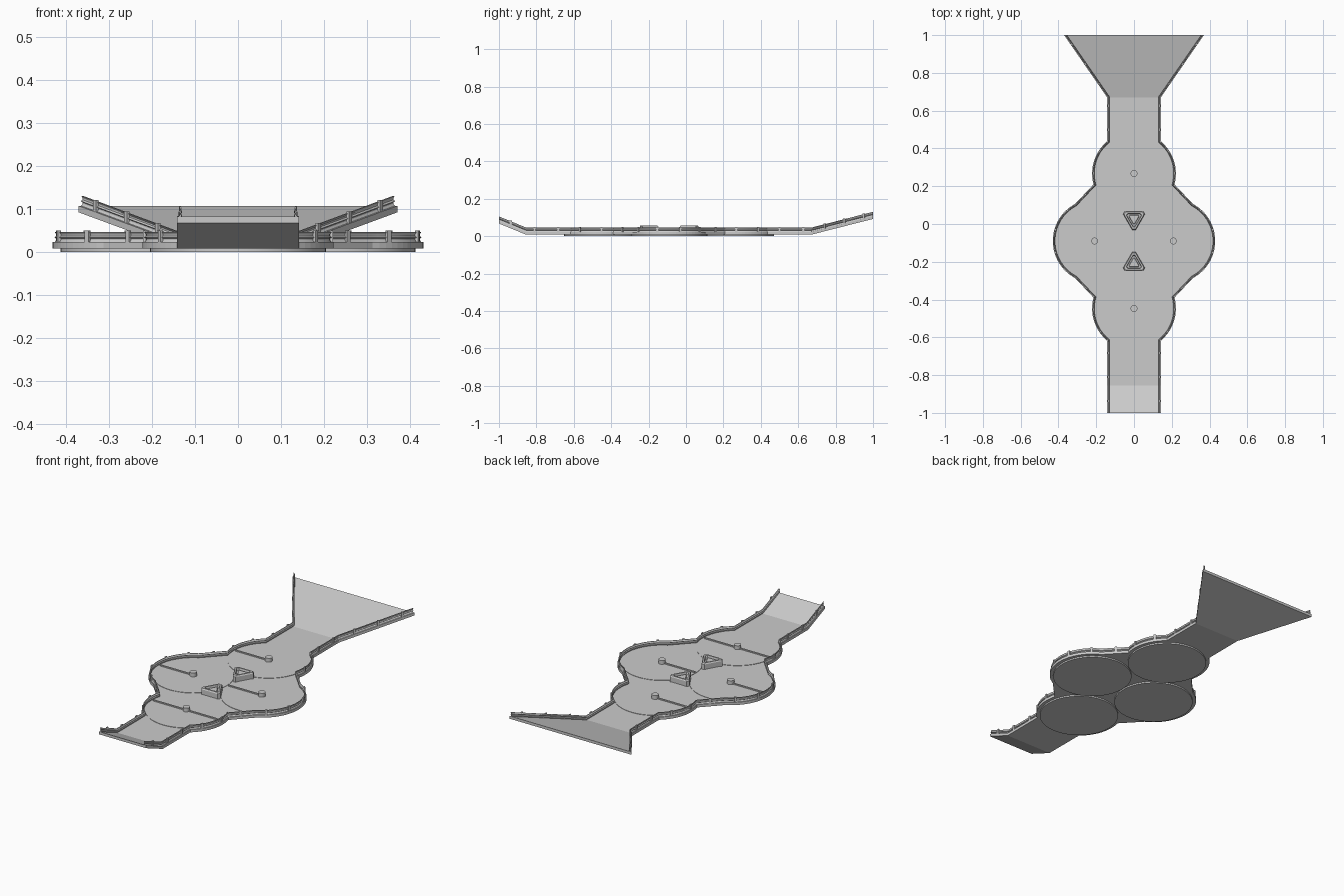
import bpy, math
from mathutils import Vector

if "Cube" in bpy.data.objects:
    bpy.data.objects.remove(bpy.data.objects["Cube"])

FLOOR, UNDER = 0.023, 0.008
DISK_R, WALL_R = 0.204, 0.222
CENTRES = {"rear": (0, 0.267), "left": (-0.208, -0.09),
           "right": (0.208, -0.09), "front": (0, -0.447)}


def mesh_object(name, verts, faces, smooth=False):
    me = bpy.data.meshes.new(name)
    me.from_pydata(verts, [], faces)
    me.update()
    ob = bpy.data.objects.new(name, me)
    bpy.context.collection.objects.link(ob)
    bpy.context.view_layer.objects.active = ob
    bpy.ops.object.select_all(action='DESELECT')
    ob.select_set(True)
    bpy.ops.object.mode_set(mode='EDIT')
    bpy.ops.mesh.select_all(action='SELECT')
    bpy.ops.mesh.normals_make_consistent(inside=False)
    bpy.ops.object.mode_set(mode='OBJECT')
    if smooth:
        bpy.ops.object.shade_smooth_by_angle(angle=math.radians(25))
    return ob


def loft(name, rings, smooth=False):
    n = len(rings[0])
    verts = [v for r in rings for v in r]
    faces = [(i * n + j, i * n + (j + 1) % n, (i + 1) * n + (j + 1) % n, (i + 1) * n + j)
             for i in range(len(rings) - 1) for j in range(n)]
    faces += [tuple(range(n)), tuple(range(len(verts) - n, len(verts)))]
    return mesh_object(name, verts, faces, smooth)


def prism(name, outline, z0, z1, smooth=False):
    return loft(name, [[(x, y, z) for x, y in outline] for z in (z0, z1)], smooth)


def circle(cx, cy, r, n=64):
    return [(cx + r * math.cos(2 * math.pi * i / n), cy + r * math.sin(2 * math.pi * i / n))
            for i in range(n)]


def arc(c, a0, a1, n):
    return [(c[0] + WALL_R * math.cos(math.radians(a0 + (a1 - a0) * i / n)),
             c[1] + WALL_R * math.sin(math.radians(a0 + (a1 - a0) * i / n))) for i in range(n + 1)]


def rise(y):
    # flat middle, ramps at both ends
    return max(0, -0.855 - y) * 0.41 + max(0, y - 0.67) * 0.255


# right-hand outline, front to back
edge = [(0.142, -1), (0.142, -0.855)]
edge += arc(CENTRES["front"], -50, 15, 14)
edge += arc(CENTRES["right"], -62, 62, 26)
edge += arc(CENTRES["rear"], -15, 50, 14)
edge += [(0.142, 0.67), (0.37, 1)]
edge = [Vector(p) for p in edge]


# floor slab including the straight and flared ramps
loft("floor_slab", [[(-p.x, p.y, UNDER + rise(p.y)), (p.x, p.y, UNDER + rise(p.y)),
                     (p.x, p.y, FLOOR + rise(p.y)), (-p.x, p.y, FLOOR + rise(p.y))]
                    for p in edge])


def outward(i):
    # mitred outward normal of the outline
    a = (edge[i] - edge[max(i - 1, 0)])
    b = (edge[min(i + 1, len(edge) - 1)] - edge[i])
    ns = [Vector((d.y, -d.x)).normalized() for d in (a, b) if d.length > 1e-6]
    if len(ns) == 1:
        return Vector((1 / ns[0].x, 0))
    m = (ns[0] + ns[1]).normalized()
    return m / m.dot(ns[0])


# corrugated guard rails (offset from edge, height) and their posts
front_w = [(-0.009, 0.000), (-0.012, 0.005), (-0.012, 0.008), (-0.008, 0.011),
           (-0.012, 0.014), (-0.012, 0.018), (-0.009, 0.023)]
section = front_w + [(o + 0.004, h) for o, h in reversed(front_w)]

for side, label in ((1, "right"), (-1, "left")):
    rings = []
    for i, p in enumerate(edge):
        n = outward(i)
        rings.append([(side * (p.x + n.x * o), p.y + n.y * o, FLOOR + h + rise(p.y))
                      for o, h in section])
    loft("guard_rail_" + label, rings, True)

    # posts evenly spaced along the rail
    total = sum((b - a).length for a, b in zip(edge, edge[1:]))
    count, walked, k = 18, 0, 0
    for a, b in zip(edge, edge[1:]):
        length = (b - a).length
        t = (b - a) / length
        n = Vector((t.y, -t.x))
        while k < count and (k + 0.5) * total / count <= walked + length:
            c = a + t * ((k + 0.5) * total / count - walked)
            corners = [c + t * u + n * v for u, v in
                       ((-0.006, -0.008), (0.006, -0.008), (0.006, -0.001), (-0.006, -0.001))]
            z = rise(c.y)
            prism("rail_post_" + label, [(side * q.x, q.y) for q in corners],
                  z + FLOOR - 0.002, z + 0.050)
            k += 1
        walked += length


# four turntables with hub and raised divider bar
for label, (cx, cy) in CENTRES.items():
    prism("turntable_" + label, circle(cx, cy, DISK_R), 0, FLOOR + 0.002, True)
    prism("hub_" + label, circle(cx, cy, 0.018, 24), FLOOR, 0.046, True)
    x1 = cx + (0.2 if label == "front" else 0)
    prism("divider_bar_" + label, [(cx - 0.2, cy - 0.004), (x1, cy - 0.004),
                                   (x1, cy + 0.004), (cx - 0.2, cy + 0.004)],
          FLOOR, FLOOR + 0.008)


# triangular islands between the turntables
for label, cy, d in (("rear", 0.029, 1), ("front", -0.209, -1)):
    def tri(r, z):
        out = []
        for a in (-90, 30, 150):
            for da in (-8, 8):
                t = math.radians(a + da)
                out.append((r * math.cos(t), cy + d * r * math.sin(t), z))
        return out
    # outer wall, bevelled rim, then the recessed top with a central riser
    loft("island_" + label, [tri(0.062, FLOOR), tri(0.062, 0.052), tri(0.056, 0.058),
                             tri(0.044, 0.058), tri(0.040, 0.046), tri(0.030, 0.046),
                             tri(0.026, 0.052)])
